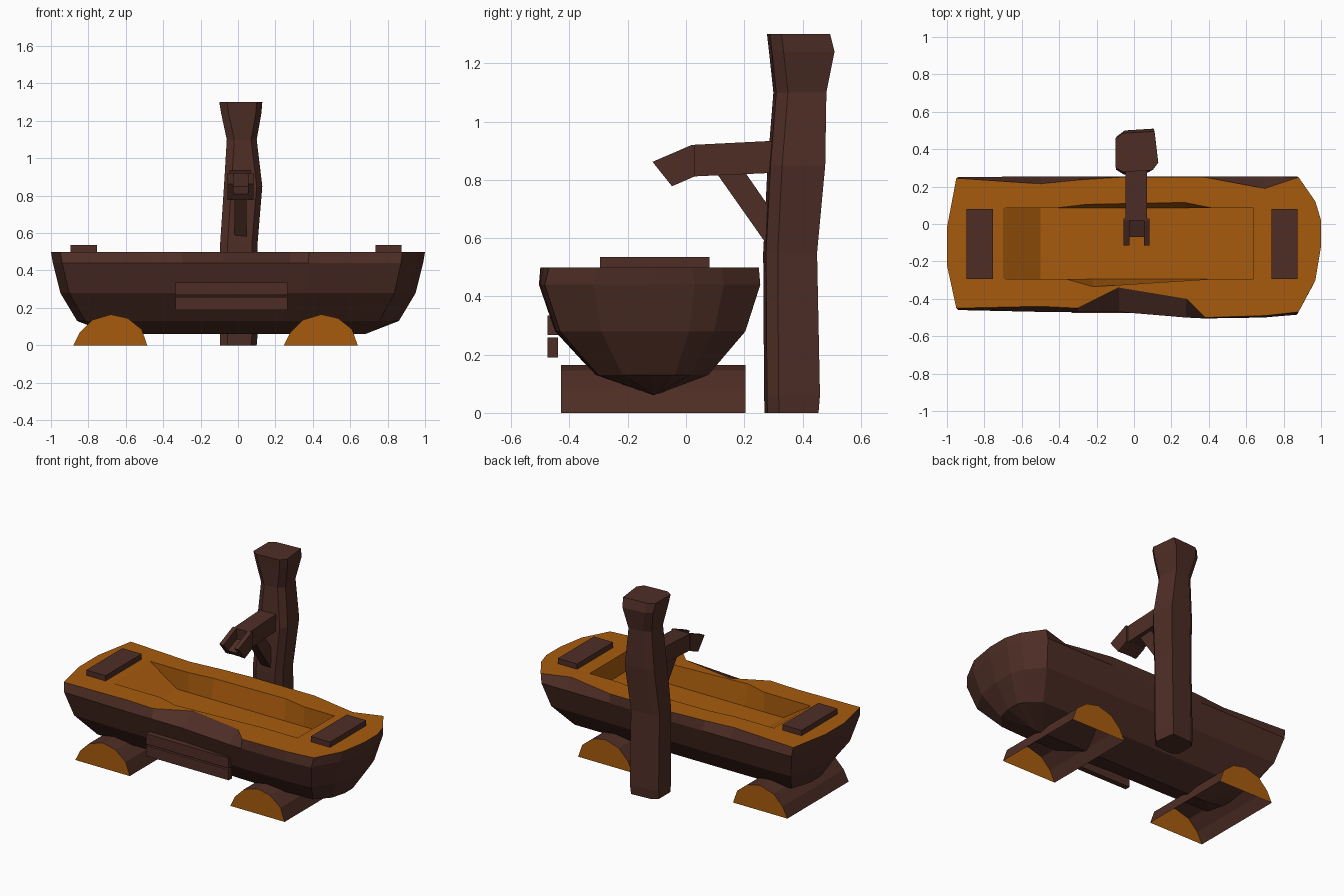
import bpy, bmesh

if "Cube" in bpy.data.objects:
    bpy.data.objects.remove(bpy.data.objects["Cube"])


def material(name, rgb):
    m = bpy.data.materials.new(name)
    m.diffuse_color = (*rgb, 1)
    m.use_nodes = True
    m.node_tree.nodes["Principled BSDF"].inputs["Base Color"].default_value = m.diffuse_color
    return m


BARK = material("dark bark brown", (0.077, 0.027, 0.019))
WOOD = material("cut wood orange", (0.39, 0.105, 0.004))


def finish(bm, name):
    bmesh.ops.recalc_face_normals(bm, faces=bm.faces)
    me = bpy.data.meshes.new(name)
    bm.to_mesh(me)
    bm.free()
    me.materials.append(BARK)
    me.materials.append(WOOD)
    ob = bpy.data.objects.new(name, me)
    bpy.context.collection.objects.link(ob)
    return ob


def loft(name, rings, closed_ring=True, cap_mat=0):
    """Skin equal-length rings of points and cap both ends."""
    bm = bmesh.new()
    vs = [[bm.verts.new(p) for p in r] for r in rings]
    n = len(vs[0])
    for a, b in zip(vs, vs[1:]):
        for i in range(n if closed_ring else n - 1):
            j = (i + 1) % n
            bm.faces.new((a[i], a[j], b[j], b[i]))
    for r in (vs[0], vs[-1]):
        bm.faces.new(r).material_index = cap_mat
    return finish(bm, name)


def side_prism(name, profile, x0, x1):
    return loft(name, [[(x, y, z) for y, z in profile] for x in (x0, x1)])


def box(name, x0, x1, y0, y1, z0, z1):
    return side_prism(name, [(y0, z0), (y1, z0), (y1, z1), (y0, z1)], x0, x1)


# Hollowed half log: stations of (x, front top, front rim, back rim, back top)
stations = [
    (-1.0, -.22, -.23, -.01, -.02), (-.95, -.45, -.46, .25, .245),
    (-.5, -.44, -.47, .255, .215), (-.3, -.45, -.47, .255, .235),
    (-.08, -.34, -.47, .255, .25), (.28, -.40, -.50, .255, .25),
    (.38, -.50, -.505, .255, .25), (.7, -.49, -.50, .255, .19),
    (.88, -.47, -.485, .255, .25), (.97, -.30, -.32, .13, .12),
    (1.0, -.12, -.13, .03, .02)]
# rows below the top: height, length factor, width factor
rows = [(.44, .99, 1), (.28, .95, .86), (.13, .86, .51)]
CY = -0.11
bm = bmesh.new()
rings = []
for x, ft, f, b, bt in stations:
    ring = [(x, ft, .5)]
    ring += [(x * l, CY + (f - CY) * w, z) for z, l, w in rows]
    ring += [(x * .68, CY, .06)]
    ring += [(x * l, CY + (b - CY) * w, z) for z, l, w in reversed(rows)]
    ring += [(x, bt, .5)]
    rings.append([bm.verts.new(p) for p in ring])
for a, b in zip(rings, rings[1:]):
    for i in range(8):
        bm.faces.new((a[i], a[i + 1], b[i + 1], b[i]))
for r in (rings[0], rings[-1]):
    for i in range(3):
        bm.faces.new((r[i], r[i + 1], r[7 - i], r[8 - i]))
    bm.faces.new((r[3], r[4], r[5]))

# Basin: wobbly opening, sloping left wall, flat floor
opening = [(-.7, -.295), (-.36, -.295), (-.22, -.335), (.4, -.295), (.64, -.295),
           (.64, .085), (.42, .085), (.27, .115), (-.25, .105), (-.42, .085), (-.7, .085)]
top = [bm.verts.new((x, y, .5)) for x, y in opening]
low = [bm.verts.new((max(x, -.5), max(-.295, min(.085, y)), .37)) for x, y in opening]
n = len(top)
wood_faces = [bm.faces.new((top[i], top[(i + 1) % n], low[(i + 1) % n], low[i]))
              for i in range(n)]
wood_faces.append(bm.faces.new(low))
rim = [e for e in bm.edges if len(e.link_faces) == 1]
filled = bmesh.ops.triangle_fill(bm, edges=rim, use_beauty=True, use_dissolve=False)
wood_faces += [g for g in filled["geom"] if isinstance(g, bmesh.types.BMFace)]
for f in wood_faces:
    f.material_index = 1
finish(bm, "trough_log")

# Half-log feet, open underneath
arc = [(-.2, 0), (-.165, .07), (-.1, .135), (0, .165), (.09, .145), (.165, .085), (.195, 0)]
for side, cx in (("left", -.68), ("right", .445)):
    loft(side + "_foot", [[(cx + x, y, z) for x, z in arc] for y in (-.43, .205)],
         closed_ring=False, cap_mat=1)

# Cross slats on top of the ends, and patch planks on the front
box("left_slat", -.895, -.755, -.295, .08, .49, .535)
box("right_slat", .735, .875, -.295, .08, .49, .535)
box("lower_patch_plank", -.335, .265, -.475, -.44, .19, .258)
box("upper_patch_plank", -.335, .265, -.475, -.41, .268, .335)

# Rough-hewn post: sections of (z, left, right, front, back)
sections = [(0, -.095, .10, .27, .455), (.06, -.095, .105, .268, .46),
            (.55, -.095, .105, .265, .45), (.85, -.075, .13, .28, .478),
            (1.1, -.06, .10, .30, .482), (1.24, -.09, .125, .285, .51),
            (1.3, -.10, .13, .278, .495)]
loft("post", [[(l, f + .025, z), (l + .04, f, z), (r - .03, f + .01, z), (r, f + .05, z),
               (r - .02, b, z), (l + .04, b - .01, z), (l, b - .04, z)]
              for z, l, r, f, b in sections])

# Spout: solid arm ending in an open channel, with a brace beneath
side_prism("spout_arm", [(.32, .935), (.02, .92), (.03, .812), (.32, .825)], -.045, .07)
for side, x0, x1 in (("left", -.055, -.025), ("right", .053, .083)):
    side_prism(side + "_spout_lip",
               [(.03, .92), (.02, .92), (-.115, .862), (-.048, .778), (.03, .812)], x0, x1)
side_prism("spout_floor", [(.03, .85), (-.07, .81), (-.048, .78), (.03, .812)], -.03, .06)
side_prism("brace", [(.10, .83), (.20, .83), (.29, .70), (.29, .56)], -.02, .045)
